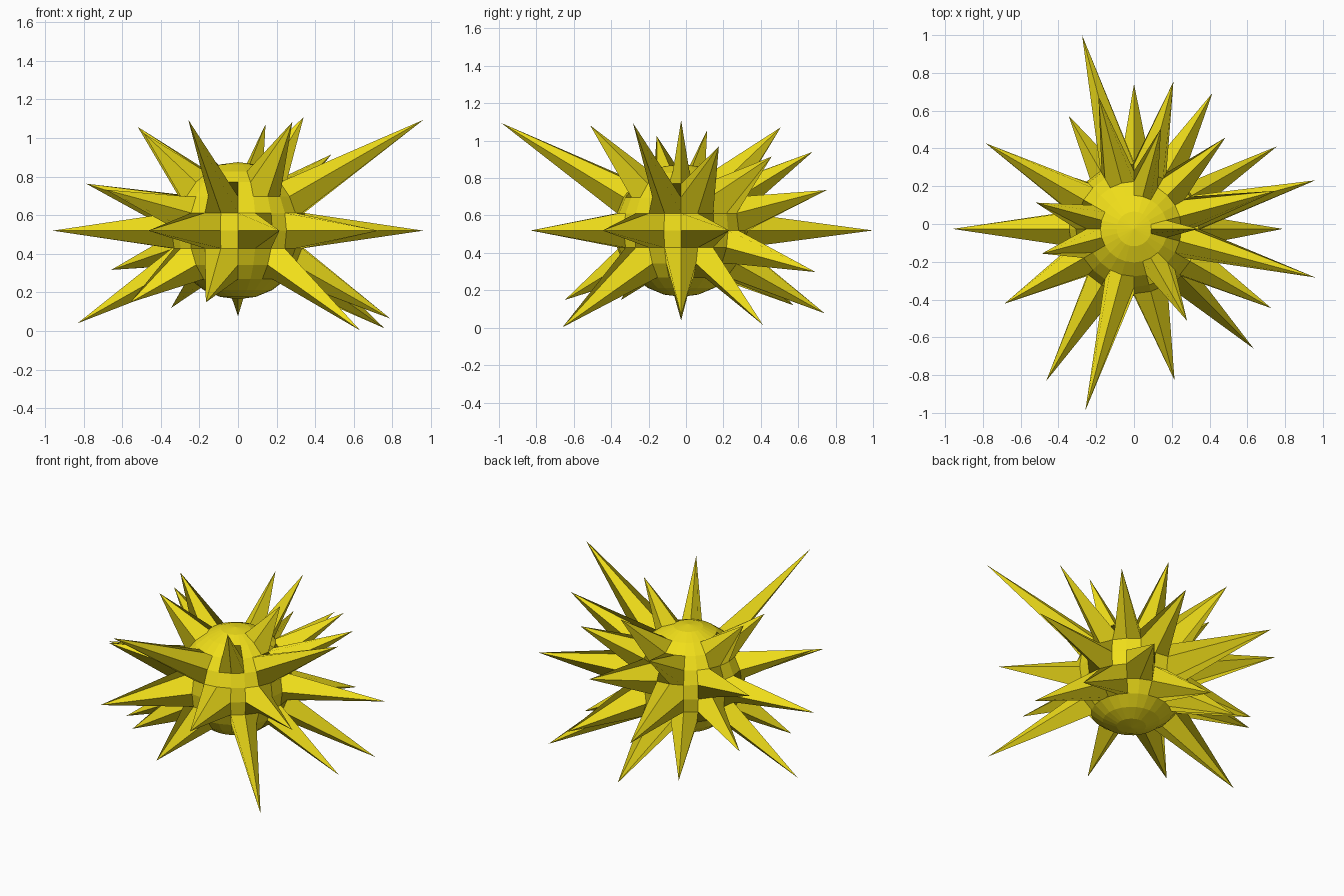
import bpy, bmesh
from math import radians, sin, cos
from mathutils import Vector

if "Cube" in bpy.data.objects:
    bpy.data.objects.remove(bpy.data.objects["Cube"])

R = 0.355                              # ball radius
CENTRE = Vector((0, -0.026, 0.52))

# spikes per latitude: (azimuth, tip distance from centre), in degrees / units
SPIKES = {
    60: [(0, .68)],
    45: [(75, .78), (165, .76), (195, .715), (300, .795)],
    30: [(15, .90), (45, .79), (105, .84), (255, 1.15), (345, 1.148)],
    15: [(75, .835), (150, .94), (210, .82)],
    0: [(15, .994), (105, 1.062), (180, .96), (240, .93), (285, .83), (330, .84)],
    -15: [(60, .86), (150, .785)],
    -30: [(0, .91), (30, 1.01), (90, .887), (120, .80), (180, .96),
          (210, .745), (255, .743), (315, 1.036)],
}

# faceted ball, 15 degree grid
bm = bmesh.new()
bmesh.ops.create_uvsphere(bm, u_segments=24, v_segments=12, radius=R)

# pull single vertices outward to form the spikes
for lat, row in SPIKES.items():
    for az, reach in row:
        a, l = radians(az), radians(lat)
        d = Vector((cos(l) * cos(a), cos(l) * sin(a), sin(l)))
        v = min(bm.verts, key=lambda w: (w.co - d * R).length)
        v.co = d * reach

bmesh.ops.translate(bm, verts=bm.verts, vec=CENTRE)
me = bpy.data.meshes.new("spiky_ball")
bm.to_mesh(me)
bm.free()
ob = bpy.data.objects.new("spiky_ball", me)
bpy.context.collection.objects.link(ob)

# yellow
mat = bpy.data.materials.new("yellow")
mat.diffuse_color = (0.87, 0.73, 0.01, 1)
mat.use_nodes = True
mat.node_tree.nodes["Principled BSDF"].inputs["Base Color"].default_value = mat.diffuse_color
me.materials.append(mat)
